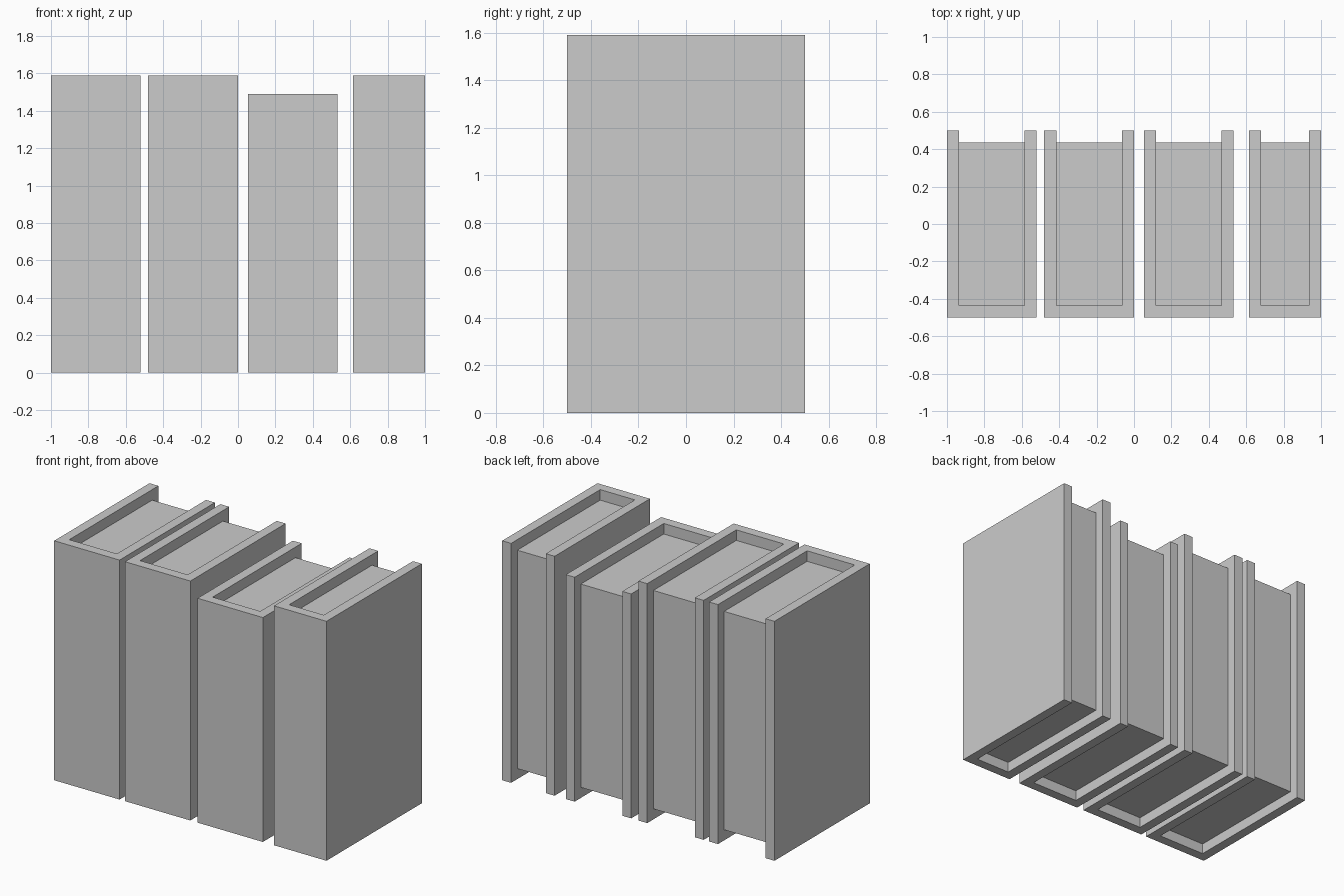
import bpy, bmesh

if "Cube" in bpy.data.objects:
    bpy.data.objects.remove(bpy.data.objects["Cube"])

T = 0.065   # cover thickness
INSET = 0.07  # pages sit back from top and bottom


def prism(name, outline, z0, z1):
    """Extrude a flat outline from z0 up to z1."""
    bm = bmesh.new()
    face = bm.faces.new([bm.verts.new((x, y, z0)) for x, y in outline])
    top = bmesh.ops.extrude_face_region(bm, geom=[face])
    verts = [g for g in top["geom"] if isinstance(g, bmesh.types.BMVert)]
    bmesh.ops.translate(bm, vec=(0, 0, z1 - z0), verts=verts)
    bmesh.ops.recalc_face_normals(bm, faces=bm.faces)
    mesh = bpy.data.meshes.new(name)
    bm.to_mesh(mesh)
    bm.free()
    obj = bpy.data.objects.new(name, mesh)
    bpy.context.collection.objects.link(obj)


def book(number, x0, x1, height):
    a, b, f, k = x0 + T, x1 - T, -0.5 + T, 0.5 - T
    # U-shaped cover: spine at the front, open at the back
    prism(f"book_{number}_cover",
          [(x0, 0.5), (x0, -0.5), (x1, -0.5), (x1, 0.5),
           (b, 0.5), (b, f), (a, f), (a, 0.5)], 0, height)
    # Page block recessed inside the cover
    prism(f"book_{number}_pages",
          [(a, f), (b, f), (b, k), (a, k)], INSET, height - INSET)


# Row of books: left, right, height
books = [(-1.0, -0.52, 1.59), (-0.48, 0.0, 1.59),
         (0.053, 0.533, 1.49), (0.615, 1.0, 1.59)]
for i, (left, right, h) in enumerate(books, 1):
    book(i, left, right, h)
